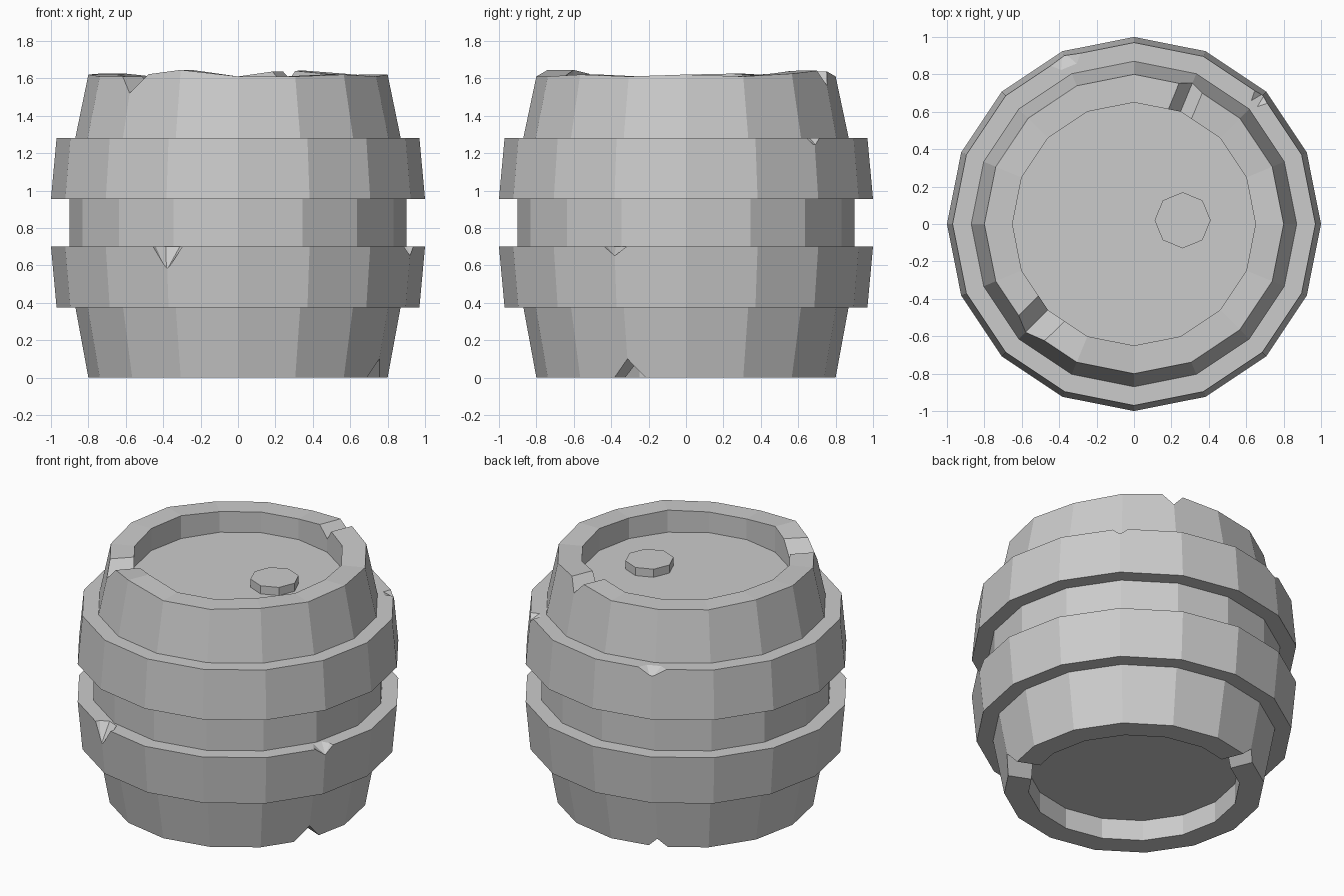
import bpy, bmesh
from math import pi, cos, sin, radians
from mathutils import Matrix, Vector

SIDES = 16

cube = bpy.data.objects.get("Cube")
if cube:
    bpy.data.objects.remove(cube, do_unlink=True)

stone = bpy.data.materials.new("plain grey")
stone.use_nodes = True
GREY = (0.6, 0.6, 0.6, 1)
stone.diffuse_color = GREY
stone.node_tree.nodes["Principled BSDF"].inputs["Base Color"].default_value = GREY


def finish(bm, name):
    bmesh.ops.recalc_face_normals(bm, faces=bm.faces)
    mesh = bpy.data.meshes.new(name)
    bm.to_mesh(mesh)
    bm.free()
    mesh.materials.append(stone)
    ob = bpy.data.objects.new(name, mesh)
    bpy.context.collection.objects.link(ob)
    return ob


def lathe(name, profile, sides=SIDES, capped=True, lift=None):
    """Turn (radius, z) points about z; capped ends, or a closed tube."""
    bm = bmesh.new()
    rings = []
    for i, (r, z) in enumerate(profile):
        ring = []
        for k in range(sides):
            a = 2 * pi * k / sides
            dz = lift(i, k) if lift else 0
            ring.append(bm.verts.new((r * cos(a), r * sin(a), z + dz)))
        rings.append(ring)
    pairs = list(zip(rings, rings[1:]))
    if capped:
        bm.faces.new(rings[0])
        bm.faces.new(rings[-1])
    else:
        pairs.append((rings[-1], rings[0]))
    for lo, hi in pairs:
        for k in range(sides):
            n = (k + 1) % sides
            bm.faces.new((lo[k], lo[n], hi[n], hi[k]))
    return finish(bm, name)


def hull_cutter(points, angle):
    bm = bmesh.new()
    for p in points:
        bm.verts.new(p)
    bmesh.ops.convex_hull(bm, input=bm.verts)
    bmesh.ops.transform(bm, matrix=Matrix.Rotation(radians(angle), 4, "Z"), verts=bm.verts)
    cutter = finish(bm, "cutter")
    cutter.hide_render = True
    return cutter


def groove(angle, z, depth, width):
    """V groove across a rim; negative depth cuts upward from the base."""
    pts = []
    for r in (0.55, 0.95):
        pts += [(r, 0, z - depth), (r, width * 2, z + depth), (r, -width * 2, z + depth)]
    return hull_cutter(pts, angle)


def chip(angle, z, depth, width):
    """Sloping chip out of the top outer corner of a hoop."""
    pts = [(1.0, 0, z - depth)]
    for r, w, top in ((0.91, width * 0.5, z), (0.955, width, z),
                      (1.05, width * 1.2, z), (0.91, width * 0.5, z + 0.05),
                      (1.05, width * 1.2, z + 0.05)):
        pts += [(r, w, top), (r, -w, top)]
    pts.append((1.05, 0, z - depth))
    return hull_cutter(pts, angle)


def carve(ob, cutters):
    for c in cutters:
        mod = ob.modifiers.new("cut", "BOOLEAN")
        mod.operation = "DIFFERENCE"
        mod.solver = "EXACT"
        mod.object = c
    deps = bpy.context.evaluated_depsgraph_get()
    mesh = bpy.data.meshes.new_from_object(ob.evaluated_get(deps))
    ob.modifiers.clear()
    ob.data = mesh
    mesh.materials.clear()
    mesh.materials.append(stone)
    for c in cutters:
        bpy.data.objects.remove(c, do_unlink=True)


# Barrel body: recessed base, bulging staves, uneven rim, recessed lid
BODY = [(0.65, 0.14), (0.65, 0), (0.8, 0), (0.87, 0.38), (0.9, 0.7),
        (0.9, 0.96), (0.87, 1.28), (0.8, 1.61), (0.65, 1.61), (0.65, 1.47)]
WAVE = {0: 0.01, 2: 0.015, 3: 0.035, 7: 0.015, 8: 0.01, 11: 0.035, 14: 0.01}


def rim_lift(i, k):
    return WAVE.get(k, 0) if i in (7, 8) else 0


body = lathe("barrel_body", BODY, lift=rim_lift)
carve(body, [groove(225, 1.62, 0.1, 0.1), groove(67.5, 1.63, 0.07, 0.06),
             groove(-22.5, 0, -0.1, 0.09), groove(112.5, 0, -0.06, 0.06)])

# Hoops, widest towards the waist, with chipped upper edges
lower = lathe("lower_hoop", [(0.85, 0.375), (0.97, 0.375), (1, 0.7), (0.85, 0.7)], capped=False)
carve(lower, [chip(-112.5, 0.7, 0.13, 0.08), chip(-22.5, 0.7, 0.05, 0.06)])
upper = lathe("upper_hoop", [(0.85, 0.955), (1, 0.955), (0.97, 1.28), (0.85, 1.28)], capped=False)
carve(upper, [chip(45, 1.28, 0.05, 0.045), chip(112.5, 1.28, 0.06, 0.09)])

# Bung on the lid
bung = lathe("bung", [(0.15, 1.46), (0.15, 1.525)], sides=8)
bung.location = (0.26, 0.02, 0)
